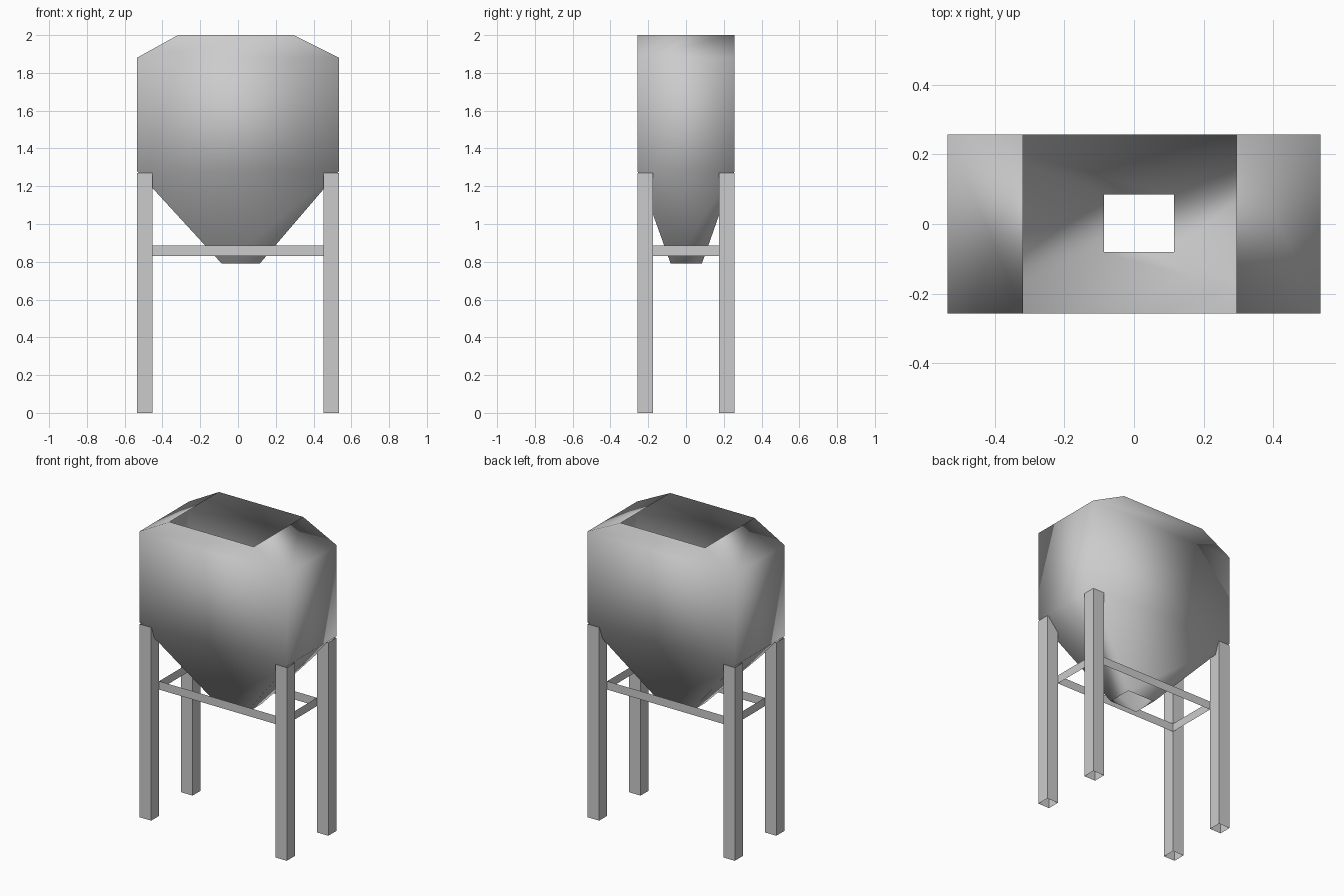
import bpy

if "Cube" in bpy.data.objects:
    bpy.data.objects.remove(bpy.data.objects["Cube"])


def make_object(name, verts, faces, smooth=False):
    mesh = bpy.data.meshes.new(name)
    mesh.from_pydata(verts, [], faces)
    for p in mesh.polygons:
        p.use_smooth = smooth
    obj = bpy.data.objects.new(name, mesh)
    bpy.context.collection.objects.link(obj)
    return obj


def loft(name, sections, smooth=False):
    """Open-ended rectangular shell through (x0, x1, y0, y1, z) sections."""
    verts, faces = [], []
    for x0, x1, y0, y1, z in sections:
        verts += [(x0, y0, z), (x1, y0, z), (x1, y1, z), (x0, y1, z)]
    for s in range(len(sections) - 1):
        for i in range(4):
            a, b = s * 4 + i, s * 4 + (i + 1) % 4
            faces.append((a, b, b + 4, a + 4))
    return make_object(name, verts, faces, smooth)


HX, HY = 0.535, 0.257      # outer half sizes
IX, IY = 0.452, 0.174      # inner faces of the legs

# Hopper: open spout, tapered funnel, straight bin, sloped shoulders, open mouth
loft("hopper_body", [
    (-0.086, 0.115, -0.081, 0.084, 0.79),
    (-HX, HX, -HY, HY, 1.28),
    (-HX, HX, -HY, HY, 1.88),
    (-0.318, 0.294, -HY, HY, 2.0),
], smooth=True)

# Four hollow square legs
for sx, side in ((-1, "left"), (1, "right")):
    for sy, end in ((-1, "front"), (1, "back")):
        x0, x1 = sorted((sx * IX, sx * HX))
        y0, y1 = sorted((sy * IY, sy * HY))
        loft(f"{end}_{side}_leg", [(x0, x1, y0, y1, 0), (x0, x1, y0, y1, 1.27)])

# Flat strip brace running round the inner corners of the legs
loft("leg_brace", [(-IX, IX, -IY, IY, 0.83), (-IX, IX, -IY, IY, 0.885)])
